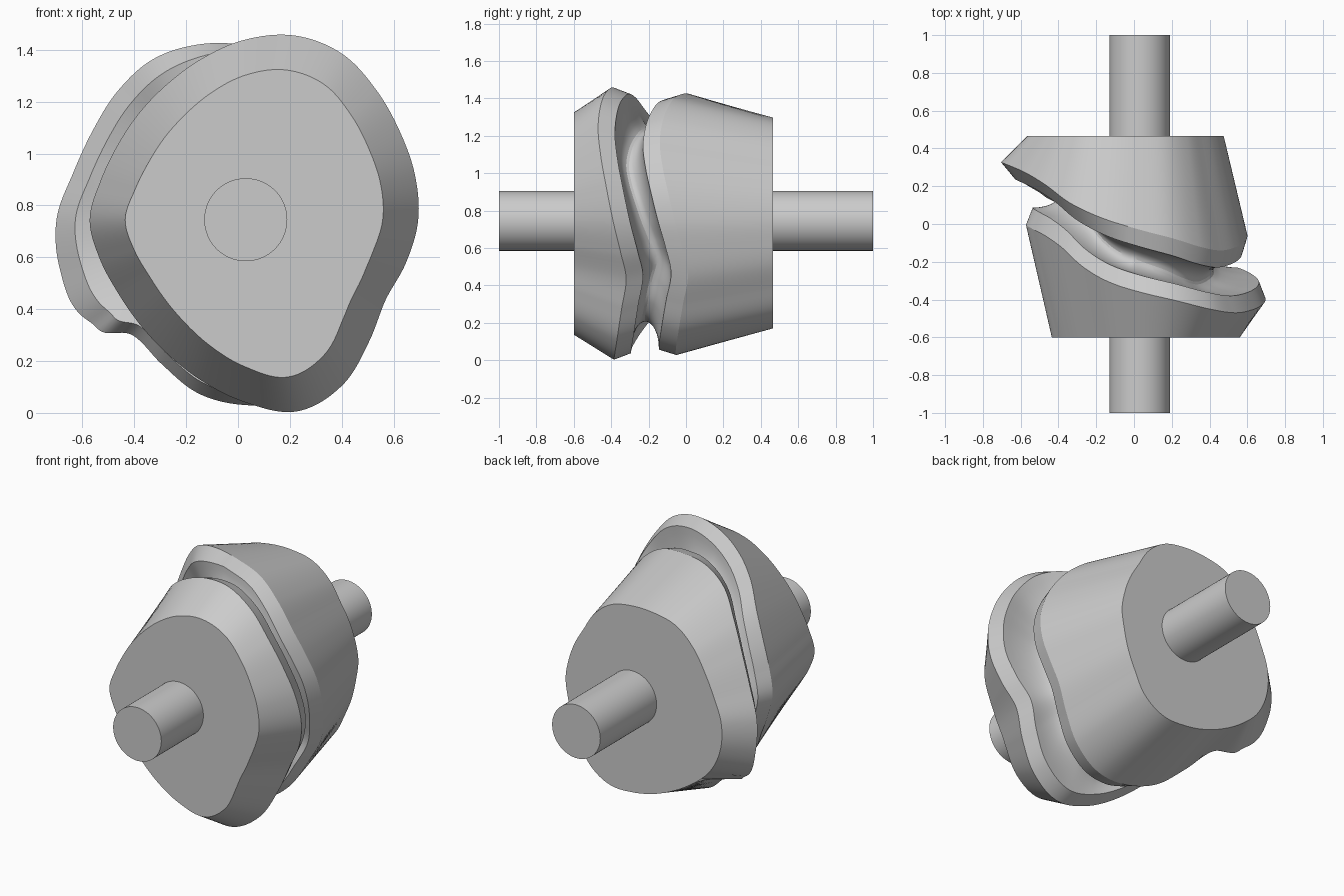
import bpy, bmesh, math

if "Cube" in bpy.data.objects:
    bpy.data.objects.remove(bpy.data.objects["Cube"])

CX, CZ = 0.03, 0.745          # shaft axis
Y_FRONT, Y_BACK = -0.6, 0.465  # flat end faces
STEPS = 288

# Values every 15 degrees, from +x towards +z
FRONT_R = [.665, .675, .685, .71, .74, .735, .695, .645, .605, .582, .572, .58,
           .602, .583, .568, .575, .60, .645, .705, .765, .74, .67, .622, .64]
BACK_R = [.57, .575, .58, .60, .635, .665, .675, .70, .715, .70, .683, .69,
          .73, .742, .735, .625, .645, .695, .715, .72, .68, .62, .59, .57]
BACK_FACE_R = [.445, .44, .445, .46, .505, .54, .55, .565, .585, .572, .555, .56,
               .59, .605, .60, .575, .56, .56, .57, .585, .56, .50, .465, .445]
GROOVE_Y = [-.225, -.26, -.29, -.305, -.285, -.24, -.195, -.14, -.06, .04, .10, .135,
            .16, .155, .11, .02, -.08, -.16, -.21, -.22, -.205, -.18, -.155, -.185]


def sample(table, t):
    """Periodic Catmull-Rom lookup, t in 0..1."""
    n = len(table)
    i, f = divmod(t * n, 1)
    a, b, c, d = (table[(int(i) + k) % n] for k in (-1, 0, 1, 2))
    return b + 0.5 * f * (c - a + f * (2*a - 5*b + 4*c - d + f * (3*(b - c) + d - a)))


def profile(t):
    """Cross-section (y, radius) of the cam at one angle."""
    r1, r2, g = sample(FRONT_R, t), sample(BACK_R, t), sample(GROOVE_Y, t)
    r2 += 0.03 * math.exp(-((t * 360 - 218.5) / 3.5) ** 2)   # nose of the back rim
    lip1, lip2 = r1 - 0.035, r2 - 0.028 - 0.35 * max(0, r2 - r1)
    floor = min(r1, r2) - 0.18
    face = r1 - 0.137 + 0.018 * math.exp(-((t * 360 - 331) / 9) ** 2)
    pts = [(Y_FRONT, face), (g - 0.165, r1)]
    for k in range(17):
        a = math.pi * k / 16
        rim = lip1 if k < 8 else lip2
        pts.append((g - 0.075 * math.cos(a), rim - (rim - floor) * math.sin(a)))
    pts += [(g + 0.165, r2), (Y_BACK, sample(BACK_FACE_R, t))]
    return pts


def finish(bm, name, angle):
    bmesh.ops.recalc_face_normals(bm, faces=bm.faces)
    mesh = bpy.data.meshes.new(name)
    bm.to_mesh(mesh)
    bm.free()
    ob = bpy.data.objects.new(name, mesh)
    bpy.context.collection.objects.link(ob)
    bpy.ops.object.select_all(action='DESELECT')
    ob.select_set(True)
    bpy.context.view_layer.objects.active = ob
    bpy.ops.object.shade_smooth_by_angle(angle=math.radians(angle))


# Cam body: rings of the changing profile, with a wandering groove
bm = bmesh.new()
rings = []
for s in range(STEPS):
    a = 2 * math.pi * s / STEPS
    rings.append([bm.verts.new((CX + r * math.cos(a), y, CZ + r * math.sin(a)))
                  for y, r in profile(s / STEPS)])
for s in range(STEPS):
    p, q = rings[s], rings[(s + 1) % STEPS]
    for k in range(len(p) - 1):
        bm.faces.new((p[k], p[k + 1], q[k + 1], q[k]))
bm.faces.new([r[0] for r in rings])
bm.faces.new([r[-1] for r in rings])
finish(bm, "grooved_cam_body", 24)

# Shaft through the body
bm = bmesh.new()
bmesh.ops.create_cone(bm, cap_ends=True, segments=96, radius1=0.16, radius2=0.16, depth=2)
for v in bm.verts:
    x, y, z = v.co
    v.co = (CX + x, z, CZ + y)
finish(bm, "shaft", 30)
